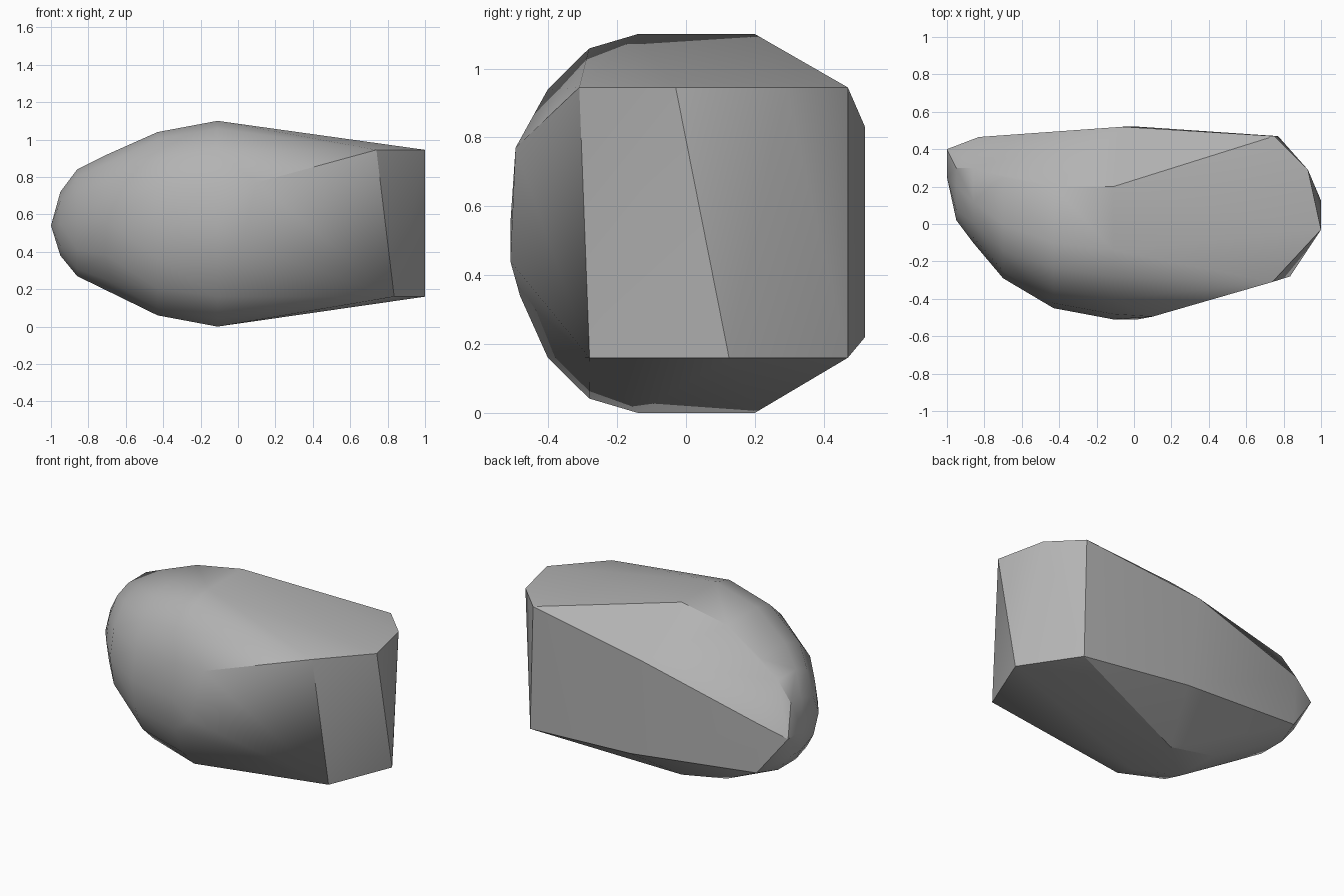
import bpy
import bmesh
import math
from mathutils import Vector

default_cube = bpy.data.objects.get("Cube")
if default_cube is not None:
    bpy.data.objects.remove(default_cube, do_unlink=True)


def make_material(name, grey):
    material = bpy.data.materials.new(name)
    material.use_nodes = True
    colour = (grey, grey, grey, 1)
    material.diffuse_color = colour
    shader = material.node_tree.nodes["Principled BSDF"]
    shader.inputs["Base Color"].default_value = colour
    return material


def rounded_section(x, bottom, top, front, crown_front, crown_back, steps):
    """Half-elliptical front profile, closed by a level crown towards the back."""
    middle = (top + bottom) / 2
    half_height = (top - bottom) / 2
    depth = crown_front - front
    points = []
    for step in range(steps + 1):
        angle = math.pi * (step / steps - 0.5)
        y = crown_front - depth * math.cos(angle)
        z = middle + half_height * math.sin(angle)
        points.append(Vector((x, y, z)))
    points.append(Vector((x, crown_back, bottom)))
    points.append(Vector((x, crown_back, top)))
    return points


def level_outline(height, corners):
    """Corners of a broken face, all at the same height."""
    return [Vector((x, y, height)) for x, y in corners]


def build_hull(name, points, material, sharp_angle):
    bm = bmesh.new()
    for point in points:
        bm.verts.new(point)
    hull = bmesh.ops.convex_hull(bm, input=bm.verts)
    unused = set(hull["geom_interior"]) | set(hull["geom_unused"])
    loose = [item for item in unused if isinstance(item, bmesh.types.BMVert)]
    bmesh.ops.delete(bm, geom=loose, context="VERTS")
    bmesh.ops.recalc_face_normals(bm, faces=bm.faces)
    mesh = bpy.data.meshes.new(name)
    bm.to_mesh(mesh)
    bm.free()
    mesh.materials.append(material)
    rock = bpy.data.objects.new(name, mesh)
    bpy.context.collection.objects.link(rock)
    bpy.ops.object.select_all(action="DESELECT")
    rock.select_set(True)
    bpy.context.view_layer.objects.active = rock
    bpy.ops.object.shade_smooth_by_angle(angle=math.radians(sharp_angle))
    return rock


points = []

# Rounded body, tapering towards the nose
points += rounded_section(-.11, 0, 1.1, -.51, -.14, .2, 8)
points += rounded_section(-.43, .06, 1.04, -.45, -.1, .2, 8)
points += rounded_section(-.7, .2, .92, -.29, 0, .25, 6)
points += rounded_section(-.86, .27, .84, -.1, .12, .3, 6)
points += rounded_section(-.95, .38, .72, .02, .2, .3, 4)

# Nose ridge
points += level_outline(.54, [(-1, .25), (-1, .4)])

# Broken end, wider at the top
points += level_outline(.945, [(.74, -.31), (1, -.03), (.93, .29), (.75, .47)])
points += level_outline(.16, [(.835, -.28), (1, .125), (.77, .47)])

# Flat back, upper and lower edge
points += level_outline(.83, [(-.06, .52)])
points += level_outline(.22, [(.03, .52)])
points += level_outline(.62, [(-.83, .465)])
points += level_outline(.3, [(-.82, .46)])

# Corners of the flat front facet
points += level_outline(.77, [(.1, -.495)])
points += level_outline(.44, [(.02, -.51)])

stone_grey = make_material("stone_grey", .45)
build_hull("rock", points, stone_grey, 30)
